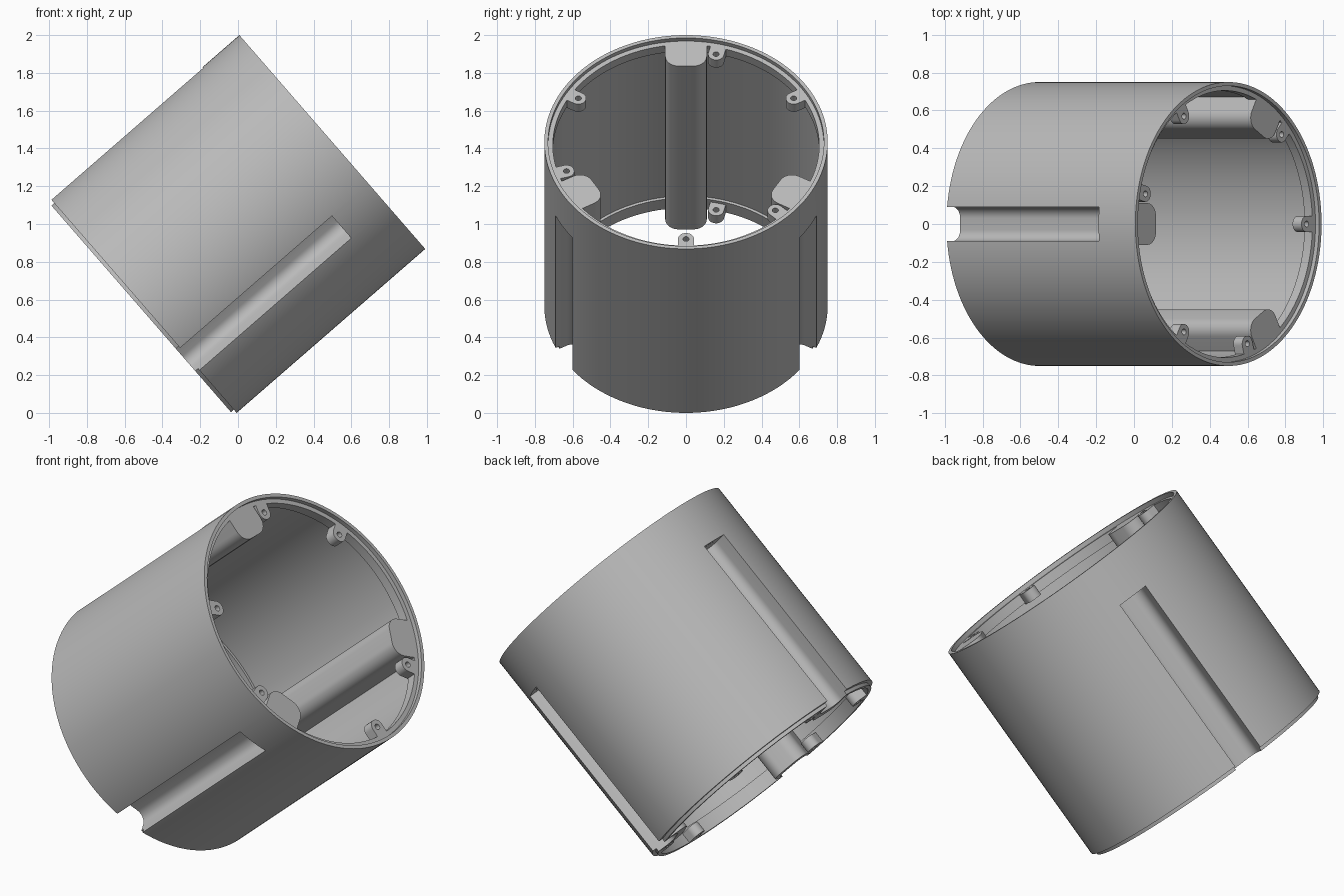
import bpy, bmesh, math
from mathutils import Matrix

if "Cube" in bpy.data.objects:
    bpy.data.objects.remove(bpy.data.objects["Cube"], do_unlink=True)

LENGTH = 1.323      # tube length along its axis
LIP = 0.02          # spigot below the lower end
REBATE = 0.025      # step inside the upper rim
PLACE = (Matrix.Translation((0, 0, 1)) @ Matrix.Rotation(math.radians(49), 4, 'Y')
         @ Matrix.Translation((0, 0, -LENGTH / 2)))

grey = bpy.data.materials.new("plain grey")
grey.use_nodes = True
grey.diffuse_color = (0.5, 0.5, 0.5, 1)
grey.node_tree.nodes["Principled BSDF"].inputs["Base Color"].default_value = (0.5, 0.5, 0.5, 1)


def make(name, bm):
    bmesh.ops.recalc_face_normals(bm, faces=bm.faces)
    mesh = bpy.data.meshes.new(name)
    bm.to_mesh(mesh)
    bm.free()
    mesh.materials.append(grey)
    obj = bpy.data.objects.new(name, mesh)
    bpy.context.collection.objects.link(obj)
    return obj


def extrude(name, points, z0, z1):
    """Prism from (radial, sideways) points; radial runs along -x."""
    bm = bmesh.new()
    face = bm.faces.new([bm.verts.new((-r, s, z0)) for r, s in points])
    top = bmesh.ops.extrude_face_region(bm, geom=[face])["geom"]
    bmesh.ops.translate(bm, vec=(0, 0, z1 - z0),
                        verts=[v for v in top if isinstance(v, bmesh.types.BMVert)])
    return make(name, bm)


def u_shape(inner, outer, half, rad, steps=10):
    """Outline with two rounded corners facing the tube axis."""
    arc = []
    for k in range(steps + 1):
        a = math.pi / 2 * k / steps
        arc.append((inner + rad - rad * math.sin(a), half - rad + rad * math.cos(a)))
    side = [(outer, half)] + arc
    return side + [(r, -s) for r, s in reversed(side)]


def cut(obj, cutter):
    cutter.hide_render = True
    mod = obj.modifiers.new("cut", 'BOOLEAN')
    mod.operation = 'DIFFERENCE'
    mod.solver = 'EXACT'
    mod.object = cutter
    bpy.context.view_layer.update()
    with bpy.context.temp_override(object=obj, active_object=obj, selected_objects=[obj]):
        bpy.ops.object.modifier_apply(modifier=mod.name)


def smooth(obj):
    bpy.ops.object.select_all(action='DESELECT')
    obj.select_set(True)
    bpy.context.view_layer.objects.active = obj
    bpy.ops.object.shade_smooth_by_angle(angle=math.radians(30))


def put(source, name, degrees, z=0):
    obj = bpy.data.objects.new(name, source.data)
    bpy.context.collection.objects.link(obj)
    obj.matrix_world = (PLACE @ Matrix.Translation((0, 0, z))
                        @ Matrix.Rotation(math.radians(-degrees), 4, 'Z'))


# Tube wall, turned from its section
section = [(.727, -LIP), (.727, 0), (.75, 0), (.75, LENGTH), (.73, LENGTH),
           (.73, LENGTH - REBATE), (.705, LENGTH - REBATE), (.705, LENGTH - .08),
           (.72, LENGTH - .08), (.72, .06), (.705, .06), (.705, -LIP)]
bm = bmesh.new()
verts = [bm.verts.new((r, 0, z)) for r, z in section]
edges = [bm.edges.new((verts[i - 1], verts[i])) for i in range(len(verts))]
bmesh.ops.spin(bm, geom=verts + edges, cent=(0, 0, 0), axis=(0, 0, 1),
               angle=math.tau, steps=144, use_merge=False)
bmesh.ops.remove_doubles(bm, verts=bm.verts, dist=1e-4)
tube = make("tube_wall", bm)

# Channel housing and the groove cut into it from outside
housing = extrude("housing", u_shape(.555, .717, .11, .07), -LIP, LENGTH - REBATE)
groove = extrude("groove_cutter", u_shape(.616, .85, .09, .06), -.1, 1.065)
cut(housing, groove)
for degrees in (0, 120, 240):
    groove.matrix_world = Matrix.Rotation(math.radians(-degrees), 4, 'Z')
    cut(tube, groove)

# Screw tab with a through hole
TAB = .062
tab = extrude("tab", u_shape(.617, .715, .042, .041), 0, TAB)
circle = [math.tau * k / 24 for k in range(24)]
hole = extrude("hole_cutter", [(.658 + .016 * math.cos(a), .016 * math.sin(a)) for a in circle],
               -.1, .2)
cut(tab, hole)

for part in (tube, housing, tab):
    smooth(part)
tube.matrix_world = PLACE

# Repeat housings and tabs three times round the tube
for i in range(3):
    turn = 120 * i
    put(housing, f"channel_housing_{i + 1}", turn)
    for kind, offset in (("side", 14), ("middle", 60)):
        put(tab, f"upper_{kind}_tab_{i + 1}", turn + offset, LENGTH - REBATE - TAB)
        put(tab, f"lower_{kind}_tab_{i + 1}", turn + offset, -LIP)

for helper in (housing, tab, groove, hole):
    bpy.data.objects.remove(helper, do_unlink=True)
